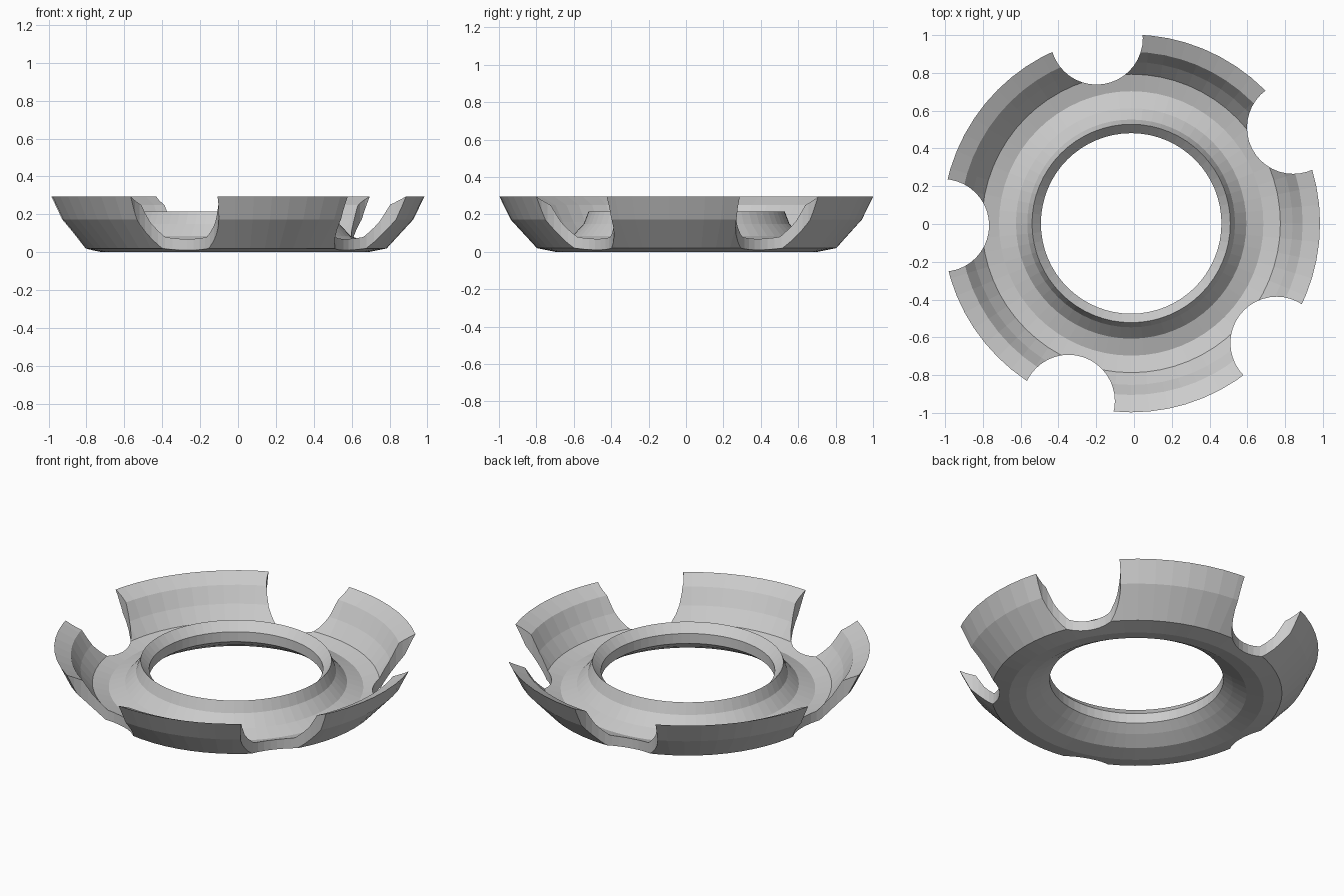
import bpy, bmesh
from math import radians, cos, sin, pi

if "Cube" in bpy.data.objects:
    bpy.data.objects.remove(bpy.data.objects["Cube"])

CX, CY = -0.015, 0.003   # axis of the ring
SEGMENTS = 64

# Closed cross-section (radius, height): inside surface going out, underside coming back
profile = [
    (0.478, 0.165), (0.525, 0.215),                                   # chamfered lip
    (0.55, 0.15), (0.61, 0.085), (0.70, 0.055), (0.79, 0.08),         # trough
    (0.855, 0.16), (0.908, 0.25), (1.0, 0.295),                       # inner wall and rim
    (0.94, 0.172), (0.80, 0.02), (0.70, 0.0),                         # outer wall and base
    (0.605, 0.02), (0.53, 0.065), (0.478, 0.105),                     # underside cone
]


def make_object(name, bm):
    bmesh.ops.recalc_face_normals(bm, faces=bm.faces[:])
    mesh = bpy.data.meshes.new(name)
    bm.to_mesh(mesh)
    bm.free()
    obj = bpy.data.objects.new(name, mesh)
    bpy.context.collection.objects.link(obj)
    return obj


# Revolved ring
bm = bmesh.new()
rings = []
for i in range(SEGMENTS):
    a = 2 * pi * i / SEGMENTS
    rings.append([bm.verts.new((CX + r * cos(a), CY + r * sin(a), z)) for r, z in profile])
n = len(profile)
for i in range(SEGMENTS):
    p, q = rings[i], rings[(i + 1) % SEGMENTS]
    for j in range(n):
        k = (j + 1) % n
        bm.faces.new((p[j], q[j], q[k], p[k]))
ring = make_object("notched_ring", bm)

# Five round notches, 70 degrees apart
bm = bmesh.new()
for i in range(5):
    a = radians(180.6 + 70 * i)
    made = bmesh.ops.create_cone(bm, cap_ends=True, segments=40,
                                 radius1=0.245, radius2=0.245, depth=1.0)
    bmesh.ops.translate(bm, verts=made["verts"], vec=(CX + cos(a) * 0.997, CY + sin(a) * 0.997, 0.15))
cutter = make_object("notch_cutter", bm)
cutter.hide_render = True
cutter.hide_viewport = False

cut = ring.modifiers.new("notches", 'BOOLEAN')
cut.operation = 'DIFFERENCE'
cut.solver = 'EXACT'
cut.object = cutter

# Apply the cut and remove the helper
bpy.context.view_layer.objects.active = ring
ring.select_set(True)
bpy.ops.object.modifier_apply(modifier=cut.name)
bpy.data.objects.remove(cutter, do_unlink=True)
